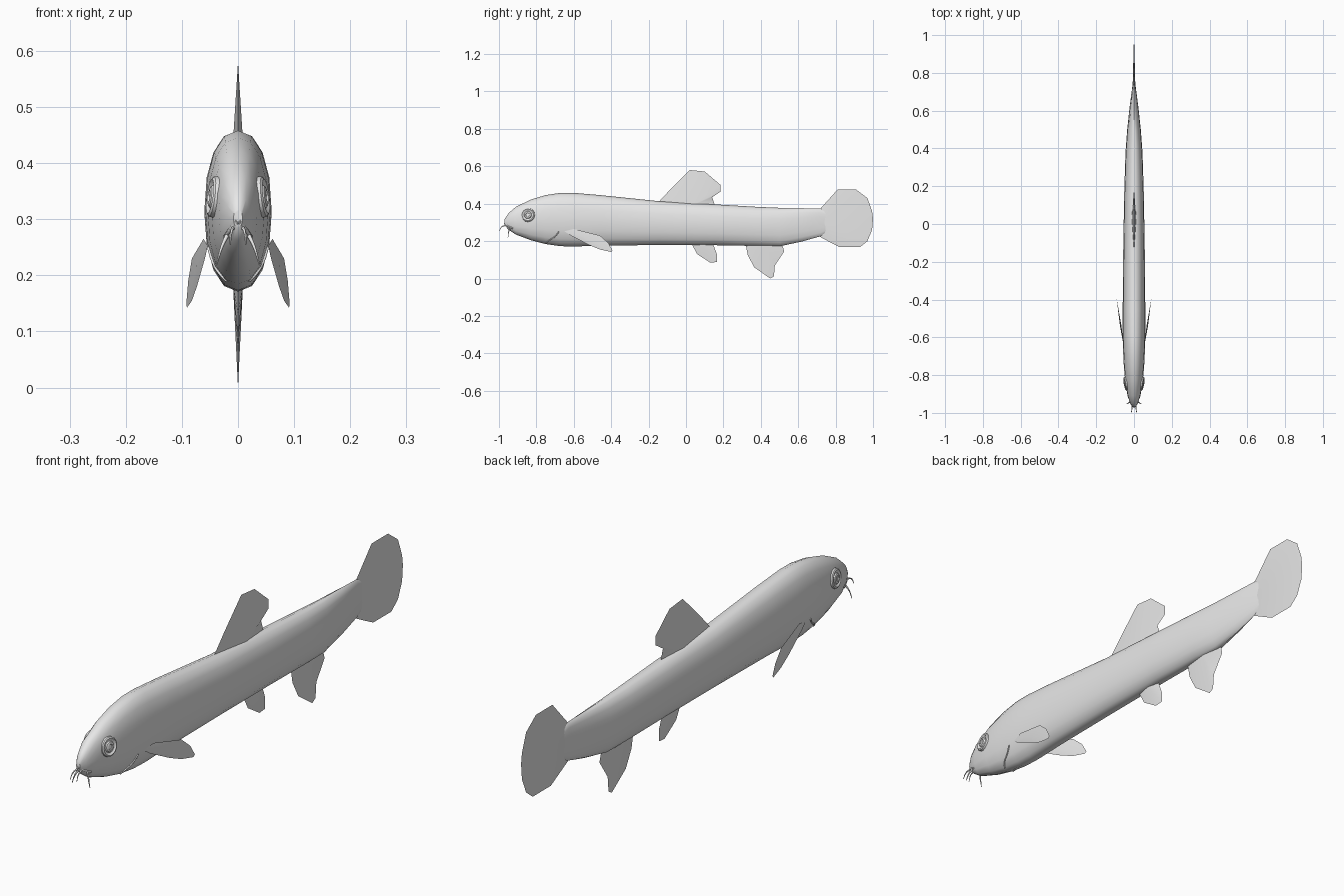
import bpy, bmesh, math
from mathutils import Vector

cube = bpy.data.objects.get("Cube")
if cube:
    bpy.data.objects.remove(cube)

GREY = bpy.data.materials.new("plain grey")
GREY.use_nodes = True
GREY.diffuse_color = (0.8, 0.8, 0.8, 1)
GREY.node_tree.nodes["Principled BSDF"].inputs["Base Color"].default_value = (0.8, 0.8, 0.8, 1)

# Body stations: y, top z, bottom z, half width
STATIONS = [
    (-0.97, 0.318, 0.285, 0.008), (-0.95, 0.348, 0.262, 0.020),
    (-0.91, 0.383, 0.235, 0.034), (-0.83, 0.422, 0.205, 0.047),
    (-0.75, 0.446, 0.184, 0.054), (-0.67, 0.458, 0.173, 0.058),
    (-0.60, 0.458, 0.171, 0.060), (-0.46, 0.446, 0.176, 0.060),
    (-0.14, 0.413, 0.179, 0.057), (0.16, 0.396, 0.178, 0.052),
    (0.38, 0.383, 0.174, 0.045), (0.50, 0.378, 0.172, 0.036),
    (0.62, 0.376, 0.198, 0.023), (0.72, 0.373, 0.226, 0.010),
    (0.77, 0.345, 0.255, 0.002)]


def finish(name, bm, angle=40):
    bmesh.ops.recalc_face_normals(bm, faces=bm.faces)
    mesh = bpy.data.meshes.new(name)
    bm.to_mesh(mesh)
    bm.free()
    mesh.materials.append(GREY)
    obj = bpy.data.objects.new(name, mesh)
    bpy.context.collection.objects.link(obj)
    bpy.ops.object.select_all(action='DESELECT')
    obj.select_set(True)
    bpy.context.view_layer.objects.active = obj
    bpy.ops.object.shade_smooth_by_angle(angle=math.radians(angle))
    return obj


def loft(name, rings, angle=40):
    """Skin a row of closed rings and cap both ends."""
    bm = bmesh.new()
    rows = [[bm.verts.new(p) for p in ring] for ring in rings]
    n = len(rows[0])
    for a, b in zip(rows, rows[1:]):
        for i in range(n):
            bm.faces.new((a[i], a[(i + 1) % n], b[(i + 1) % n], b[i]))
    bm.faces.new(rows[0])
    bm.faces.new(rows[-1])
    return finish(name, bm, angle)


def fin(name, outline, root, half, side=lambda y: 0.0):
    """Thin blade: sharp outline, thickest at the root point."""
    bm = bmesh.new()
    rim = [bm.verts.new((side(y), y, z)) for y, z in outline]
    for s in (-half, half):
        hub = bm.verts.new((side(root[0]) + s, *root))
        for i, v in enumerate(rim):
            bm.faces.new((hub, v, rim[(i + 1) % len(rim)]))
    return finish(name, bm, 30)


def tube(name, points, radius, tip=1.0):
    curve = bpy.data.curves.new(name, 'CURVE')
    curve.dimensions = '3D'
    curve.bevel_depth = radius
    curve.bevel_resolution = 1
    curve.resolution_u = 4
    curve.use_fill_caps = True
    spline = curve.splines.new('BEZIER')
    spline.bezier_points.add(len(points) - 1)
    for i, (bp, p) in enumerate(zip(spline.bezier_points, points)):
        bp.co = p
        bp.handle_left_type = bp.handle_right_type = 'AUTO'
        bp.radius = 1 + (tip - 1) * i / (len(points) - 1)
    curve.materials.append(GREY)
    obj = bpy.data.objects.new(name, curve)
    bpy.context.collection.objects.link(obj)


def skin_x(y, z):
    """Half width of the body at a given length and height."""
    for a, b in zip(STATIONS, STATIONS[1:]):
        if a[0] <= y <= b[0]:
            t = (y - a[0]) / (b[0] - a[0])
            top, low, w = (a[k] + (b[k] - a[k]) * t for k in (1, 2, 3))
            h = min(1, abs(2 * z - top - low) / (top - low))
            return w * (1 - h ** 2.2) ** (1 / 2.2)
    return 0.0


# Body: slightly squared ovals
def oval(y, top, low, w, n=16):
    pts = []
    for i in range(n):
        a = 2 * math.pi * i / n
        c, s = math.cos(a), math.sin(a)
        sq = lambda v: math.copysign(abs(v) ** 0.91, v)
        pts.append((w * sq(c), y, (top + low) / 2 + (top - low) / 2 * sq(s)))
    return pts


loft("body", [oval(*s) for s in STATIONS], 50)

# Fins on the midline
fin("dorsal_fin", [(-0.15, 0.405), (-0.085, 0.475), (0.02, 0.58), (0.10, 0.572),
                   (0.185, 0.50), (0.185, 0.465), (0.14, 0.435), (0.155, 0.39)],
    (0.03, 0.39), 0.012)
fin("ventral_fin", [(0.03, 0.185), (0.06, 0.13), (0.13, 0.085), (0.165, 0.088),
                    (0.165, 0.13), (0.145, 0.185)], (0.09, 0.185), 0.009)
fin("anal_fin", [(0.32, 0.18), (0.33, 0.125), (0.365, 0.06), (0.45, 0.0),
                 (0.47, 0.012), (0.475, 0.07), (0.525, 0.145), (0.515, 0.18)],
    (0.42, 0.185), 0.009)
fin("tail_fin", [(0.70, 0.37), (0.72, 0.375), (0.81, 0.475), (0.91, 0.475),
                 (0.97, 0.43), (0.995, 0.36), (1.0, 0.32), (0.995, 0.26),
                 (0.97, 0.20), (0.93, 0.168), (0.82, 0.168), (0.74, 0.21),
                 (0.70, 0.232)], (0.74, 0.30), 0.007)

for s, label in ((1, "left"), (-1, "right")):
    # Paddle fin sweeping out and back
    fin(label + "_pectoral_fin",
        [(-0.65, 0.253), (-0.60, 0.265), (-0.46, 0.23), (-0.415, 0.19),
         (-0.393, 0.15), (-0.40, 0.142), (-0.46, 0.155), (-0.52, 0.18), (-0.62, 0.232)],
        (-0.54, 0.218), 0.004,
        lambda y: s * (0.054 + 0.037 * (y + 0.65) / 0.25))

    # Eye: turned disc with a raised rim and pupil
    centre = Vector((s * skin_x(-0.845, 0.34), -0.845, 0.34))
    normal = Vector((s, -0.18, 0.13)).normalized()
    u = normal.orthogonal().normalized()
    v = normal.cross(u)
    turned = [(0.038, -0.012), (0.036, 0.004), (0.031, 0.007), (0.025, 0.003),
              (0.021, 0.003), (0.018, 0.007), (0.011, 0.009), (0.009, 0.006), (0.003, 0.006)]
    loft(label + "_eye", [[centre + normal * h + r * (u * math.cos(a) + v * math.sin(a))
                           for a in (math.tau * k / 16 for k in range(16))]
                          for r, h in turned], 30)

    # Barbels
    tube(label + "_front_barbel", [(s * 0.009, -0.962, 0.284), (s * 0.012, -0.985, 0.277),
                                   (s * 0.014, -0.998, 0.255)], 0.0035, 0.3)
    tube(label + "_corner_barbel", [(s * 0.019, -0.938, 0.272), (s * 0.029, -0.948, 0.25),
                                    (s * 0.038, -0.952, 0.22)], 0.004, 0.3)

    # Lip running back from the snout
    tube(label + "_lip", [(0, -0.968, 0.297), (s * 0.012, -0.953, 0.282),
                          (s * 0.023, -0.925, 0.268)], 0.006, 0.6)

    # Gill cover edge
    edge = [(-0.68, 0.25), (-0.70, 0.225), (-0.73, 0.205), (-0.745, 0.19)]
    tube(label + "_gill_edge", [(s * skin_x(y, z), y, z) for y, z in edge], 0.003)
